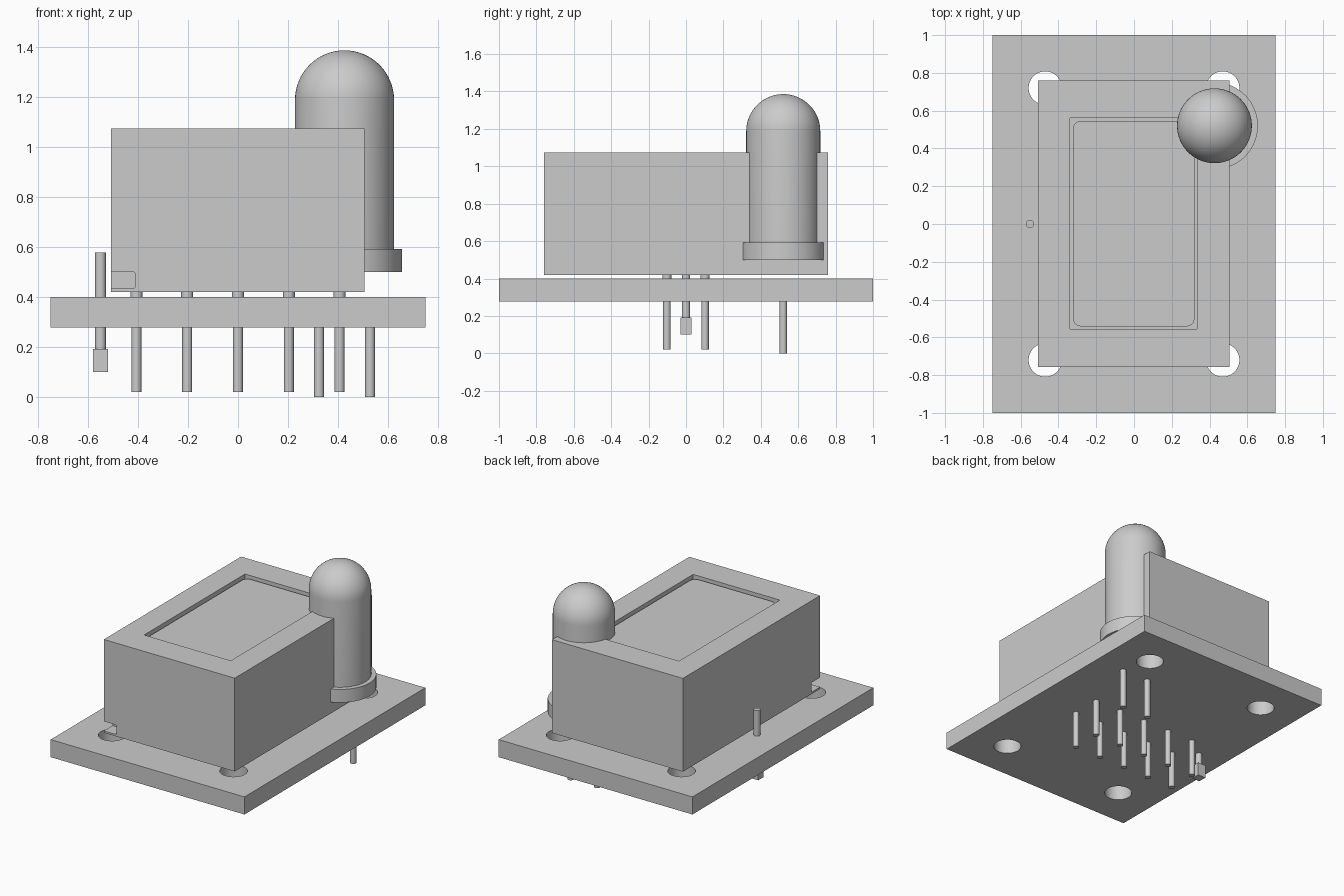
import bpy, bmesh, math
from mathutils import Vector

default = bpy.data.objects.get("Cube")
if default:
    bpy.data.objects.remove(default, do_unlink=True)

GREY = (0.6, 0.6, 0.6, 1)
grey = bpy.data.materials.new("plain_grey")
grey.use_nodes = True
grey.diffuse_color = GREY
grey.node_tree.nodes["Principled BSDF"].inputs["Base Color"].default_value = GREY


def finish(name, bm, smooth=False):
    bmesh.ops.recalc_face_normals(bm, faces=bm.faces)
    mesh = bpy.data.meshes.new(name)
    bm.to_mesh(mesh)
    bm.free()
    mesh.materials.append(grey)
    obj = bpy.data.objects.new(name, mesh)
    bpy.context.collection.objects.link(obj)
    if smooth:
        activate(obj)
        bpy.ops.object.shade_smooth_by_angle(angle=math.radians(35))
    return obj


def activate(obj):
    bpy.ops.object.select_all(action="DESELECT")
    obj.select_set(True)
    bpy.context.view_layer.objects.active = obj


def box(name, low, high, round_axis=None, radius=0.0):
    """Box between two corners, optionally rounding the edges along one axis."""
    bm = bmesh.new()
    bmesh.ops.create_cube(bm, size=1)
    low, high = Vector(low), Vector(high)
    for v in bm.verts:
        v.co = (low + high) / 2 + v.co * (high - low)
    if round_axis is not None:
        edges = [e for e in bm.edges
                 if abs((e.verts[0].co - e.verts[1].co).normalized()[round_axis]) > 0.9]
        bmesh.ops.bevel(bm, geom=edges, offset=radius, segments=5,
                        affect="EDGES", profile=0.5)
    return finish(name, bm)


def lathe(name, profile, x, y, steps=24):
    """Revolve (radius, height) points around a vertical axis at x, y."""
    bm = bmesh.new()
    verts = [bm.verts.new((r, 0, z)) for r, z in profile]
    edges = [bm.edges.new(pair) for pair in zip(verts, verts[1:])]
    bmesh.ops.spin(bm, geom=verts + edges, cent=(0, 0, 0), axis=(0, 0, 1),
                   angle=math.tau, steps=steps)
    bmesh.ops.remove_doubles(bm, verts=bm.verts, dist=1e-5)
    bmesh.ops.translate(bm, vec=(x, y, 0), verts=bm.verts)
    return finish(name, bm, smooth=True)


def rod(name, x, y, r, z0, z1, steps=24):
    return lathe(name, [(0, z0), (r, z0), (r, z1), (0, z1)], x, y, steps)


def cut(target, cutter):
    mod = target.modifiers.new("cut", "BOOLEAN")
    mod.operation = "DIFFERENCE"
    mod.solver = "EXACT"
    mod.object = cutter
    activate(target)
    bpy.ops.object.modifier_apply(modifier=mod.name)
    bpy.data.objects.remove(cutter, do_unlink=True)


# Circuit board with four mounting holes
board = box("circuit_board", (-0.75, -1, 0.277), (0.75, 1, 0.4))
for sx in (-1, 1):
    for sy in (-1, 1):
        cut(board, rod("hole_cutter", sx * 0.47, sy * 0.72, 0.088, 0.2, 0.5, 48))
activate(board)
bpy.ops.object.shade_smooth_by_angle(angle=math.radians(35))

# Housing with a shallow top pocket and a corner notch
TOP = 1.073
housing = box("housing", (-0.508, -0.758, 0.42), (0.505, 0.76, TOP))
cut(housing, box("pocket_cutter", (-0.338, -0.556, TOP - 0.04), (0.334, 0.56, TOP + 0.1)))
cut(housing, box("notch_cutter", (-0.6, -0.9, 0.433), (-0.41, -0.66, 0.5), 1, 0.012))
box("top_panel", (-0.322, -0.542, TOP - 0.045), (0.32, 0.546, TOP - 0.018), 2, 0.04)

# Domed lamp with a base flange
LX, LY, R, SHOULDER = 0.426, 0.52, 0.198, 1.188
dome = [(R * math.cos(a), SHOULDER + R * math.sin(a))
        for a in (math.pi / 2 * i / 16 for i in range(17))]
lathe("lamp", [(0, 0.5), (0.23, 0.5), (0.23, 0.592), (R, 0.592)] + dome, LX, LY, 64)
for i, side in enumerate((-1, 1)):
    rod(f"lamp_lead_{i + 1}", LX + side * 0.102, LY, 0.02, 0, 0.4)

# Two rows of five connector pins, each with a collar under the housing
for row, y in enumerate((-0.102, 0.102)):
    for col in range(5):
        x = (col - 2) * 0.203
        lathe(f"connector_pin_{row + 1}_{col + 1}",
              [(0, 0.02), (0.02, 0.02), (0.02, 0.4), (0.024, 0.4), (0.024, 0.425), (0, 0.425)],
              x, y)

# Side post with a square foot
rod("side_post", -0.55, 0, 0.022, 0.18, 0.578)
box("post_foot", (-0.58, -0.03, 0.1), (-0.52, 0.03, 0.192))
